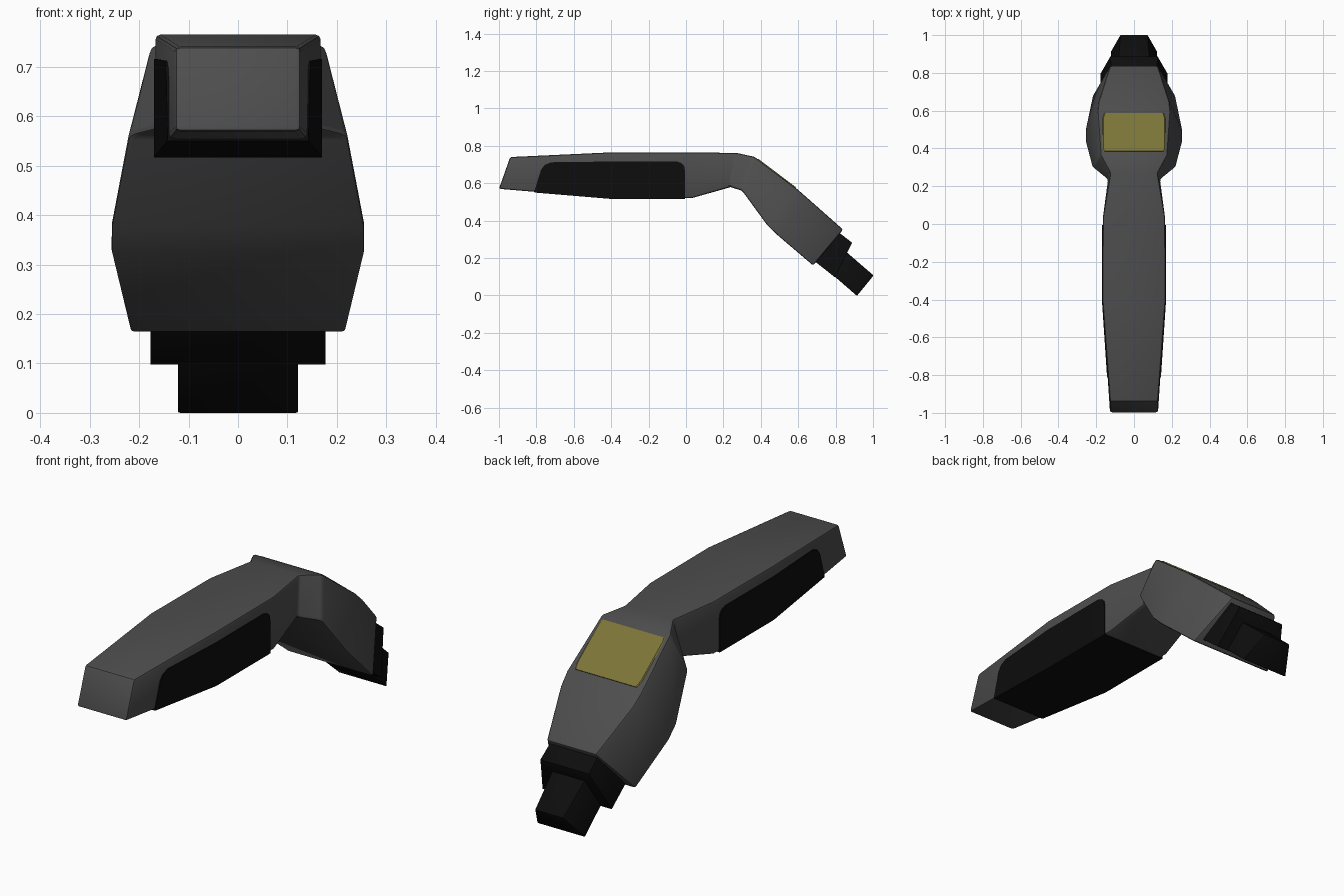
import bpy, bmesh, math

if "Cube" in bpy.data.objects:
    bpy.data.objects.remove(bpy.data.objects["Cube"])


def material(name, rgb):
    m = bpy.data.materials.new(name)
    m.diffuse_color = (*rgb, 1)
    m.use_nodes = True
    m.node_tree.nodes["Principled BSDF"].inputs["Base Color"].default_value = m.diffuse_color
    return m


GREY = material("dark grey plastic", (0.075, 0.075, 0.075))
BLACK = material("black rubber", (0.004, 0.004, 0.004))
YELLOW = material("dull yellow window", (0.20, 0.175, 0.038))


def loft(name, rings, mat, bevel=0.0):
    """Skin a list of equal-length point rings and cap both ends."""
    bm = bmesh.new()
    vs = [[bm.verts.new(p) for p in ring] for ring in rings]
    n = len(vs[0])
    for a, b in zip(vs, vs[1:]):
        for i in range(n):
            j = (i + 1) % n
            bm.faces.new((a[i], a[j], b[j], b[i]))
    bm.faces.new(vs[0])
    bm.faces.new(vs[-1])
    bmesh.ops.recalc_face_normals(bm, faces=bm.faces)
    if bevel:
        edges = [e for e in bm.edges if e.calc_face_angle(0) > math.radians(35)]
        bmesh.ops.bevel(bm, geom=edges, offset=bevel, segments=2, profile=0.5,
                        affect='EDGES', clamp_overlap=True)
        bmesh.ops.recalc_face_normals(bm, faces=bm.faces)
    me = bpy.data.meshes.new(name)
    bm.to_mesh(me)
    bm.free()
    me.materials.append(mat)
    ob = bpy.data.objects.new(name, me)
    bpy.context.collection.objects.link(ob)
    bpy.ops.object.select_all(action='DESELECT')
    ob.select_set(True)
    bpy.context.view_layer.objects.active = ob
    bpy.ops.object.shade_smooth_by_angle(angle=math.radians(25))
    return ob


def section(bottom, top, wb, wt):
    """Trapezoid ring: bottom and top are (y, z), widths are half widths."""
    return [(-wb, *bottom), (wb, *bottom), (wt, *top), (-wt, *top)]


# Handle, neck and angled head in one body
body = [
    section((-1.00, 0.570), (-0.94, 0.740), 0.127, 0.127),
    section((-0.40, 0.520), (-0.40, 0.765), 0.167, 0.167),
    section((0.03, 0.520), (0.03, 0.765), 0.165, 0.165),
    section((0.235, 0.580), (0.27, 0.762), 0.138, 0.125),
    section((0.30, 0.560), (0.365, 0.742), 0.222, 0.176),
    section((0.435, 0.375), (0.595, 0.568), 0.258, 0.192),
    section((0.49, 0.322), (0.65, 0.520), 0.258, 0.186),
    section((0.68, 0.160), (0.84, 0.352), 0.219, 0.125),
]
loft("handle_and_head", body, GREY, 0.010)


# Rubber grip wrapping the sides and underside of the handle
def grip_section(y, zt):
    t = min(1.0, (y + 1.0) / 0.6)
    w = 0.127 + 0.040 * t + 0.003
    zb = 0.570 - 0.050 * t - 0.004
    return section((y, zb), (y, max(zt, zb + 0.008)), w, w)


grip = [grip_section(y, z) for y, z in (
    (-0.81, 0.55), (-0.79, 0.625), (-0.775, 0.672), (-0.755, 0.698), (-0.72, 0.712),
    (-0.40, 0.716), (-0.05, 0.716), (-0.025, 0.708), (-0.010, 0.692), (-0.005, 0.665))]
loft("rubber_grip", grip, BLACK)

# Window plate on the upper face of the head, its sides folding down
across = [(-0.187, -0.018), (-0.165, 0.004), (0.165, 0.004), (0.187, -0.018),
          (0.165, -0.004), (-0.165, -0.004)]
window = []
for y, z, s in ((0.383, 0.728, 0.95), (0.40, 0.7155, 0.98),
                (0.56, 0.5945, 0.98), (0.585, 0.5755, 0.93)):
    window.append([(x * s, y + 0.60 * h, z + 0.80 * h) for x, h in across])
loft("window", window, YELLOW)

# Connector collar and plug at the tip of the head
loft("connector_collar", [
    section((0.66, 0.205), (0.79, 0.358), 0.177, 0.120),
    section((0.795, 0.098), (0.888, 0.282), 0.177, 0.125),
    section((0.797, 0.098), (0.865, 0.236), 0.177, 0.128),
], BLACK, 0.005)
loft("connector_plug", [
    section((0.75, 0.140), (0.84, 0.247), 0.123, 0.085),
    section((0.914, -0.002), (1.003, 0.107), 0.123, 0.072),
], BLACK, 0.005)
